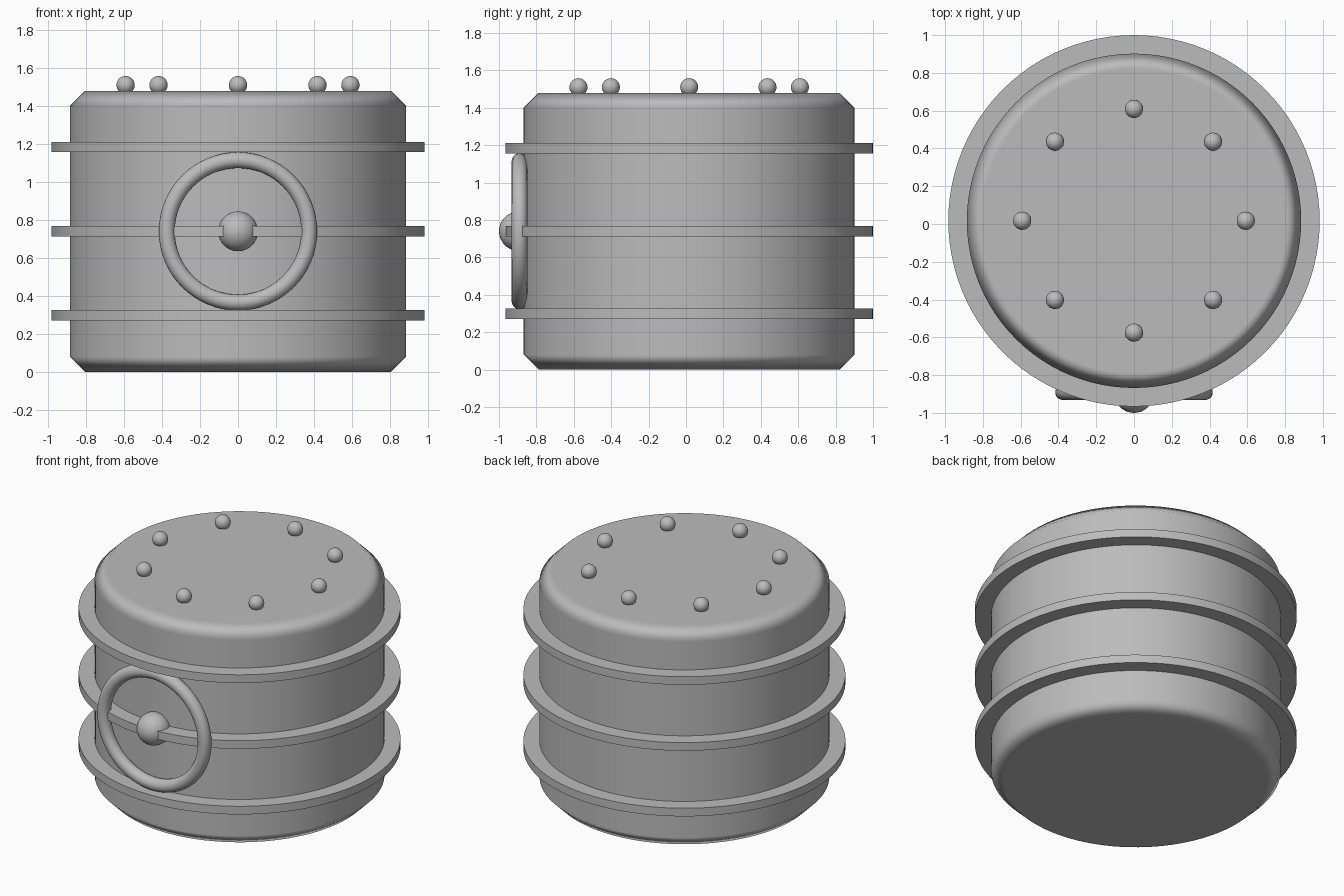
import bpy
from math import cos, sin, pi, radians

cube = bpy.data.objects.get("Cube")
if cube:
    bpy.data.objects.remove(cube, do_unlink=True)

AXIS_Y = 0.017      # the barrel axis sits slightly behind the centre
HEIGHT = 1.48
MID_Z = HEIGHT / 2

# Single metal colour
metal = bpy.data.materials.new("grey_metal")
metal.use_nodes = True
grey = (0.5, 0.5, 0.5, 1)
metal.diffuse_color = grey
metal.node_tree.nodes["Principled BSDF"].inputs["Base Color"].default_value = grey


def finish(name, angle=40):
    obj = bpy.context.object
    obj.name = name
    obj.data.materials.append(metal)
    bpy.ops.object.shade_smooth_by_angle(angle=radians(angle))
    return obj


def cylinder(name, radius, depth, z, angle=40):
    bpy.ops.mesh.primitive_cylinder_add(
        vertices=96, radius=radius, depth=depth, location=(0, AXIS_Y, z))
    return finish(name, angle)


def ball(name, radius, location):
    bpy.ops.mesh.primitive_uv_sphere_add(
        segments=32, ring_count=16, radius=radius, location=location)
    return finish(name)


# Barrel body with softly shaded chamfered rims
body = cylinder("barrel_body", 0.885, HEIGHT, MID_Z, 180)
chamfer = body.modifiers.new("chamfer", "BEVEL")
chamfer.width = 0.08
chamfer.segments = 1
chamfer.limit_method = "ANGLE"
chamfer.harden_normals = True

# Three flat hoops
for name, z in (("lower", 0.298), ("middle", MID_Z), ("upper", 1.184)):
    cylinder(name + "_hoop", 0.983, 0.055, z)

# Hand wheel and hub on the front
bpy.ops.mesh.primitive_torus_add(
    major_radius=0.375, minor_radius=0.042, major_segments=64, minor_segments=20,
    location=(0, -0.89, MID_Z), rotation=(pi / 2, 0, 0))
finish("hand_wheel")
ball("wheel_hub", 0.105, (0, -0.895, MID_Z))

# Ring of rivets on the lid
for i in range(8):
    a = i * pi / 4
    ball(f"lid_rivet_{i + 1}", 0.048,
         (0.592 * cos(a), AXIS_Y + 0.592 * sin(a), 1.51))
